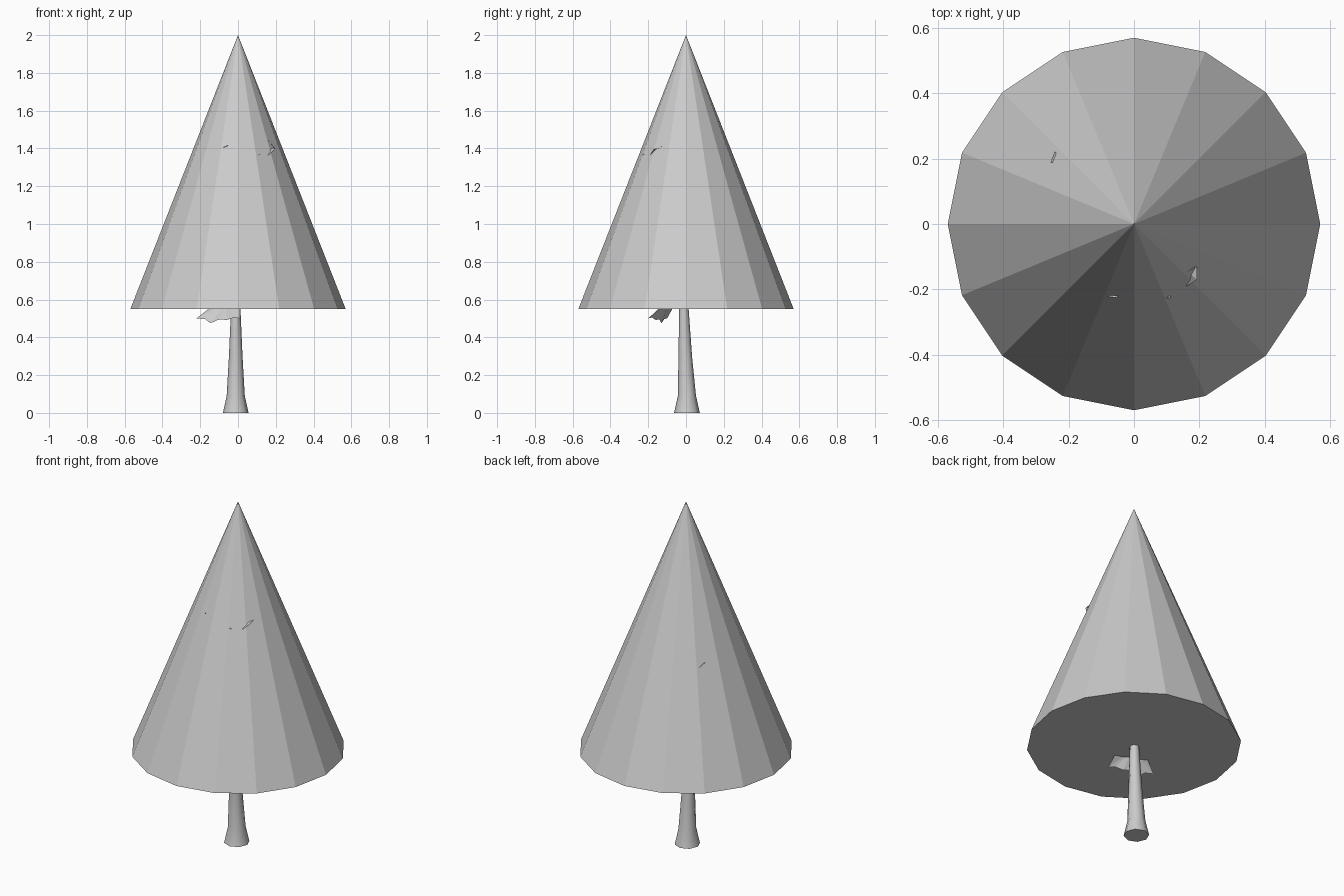
import bpy, math

if "Cube" in bpy.data.objects:
    bpy.data.objects.remove(bpy.data.objects["Cube"])


def mesh_object(name, verts, faces):
    mesh = bpy.data.meshes.new(name)
    mesh.from_pydata(verts, [], faces)
    mesh.update()
    obj = bpy.data.objects.new(name, mesh)
    bpy.context.collection.objects.link(obj)
    return obj


def card(name, points):
    """Thin foliage sheet as a triangle fan around its first point."""
    return mesh_object(name, points, [(0, i, i + 1) for i in range(1, len(points) - 1)])


# Flat-shaded foliage cone, 16 sides with a corner on +x, closed underneath
SIDES, RADIUS, BASE_Z = 16, 0.57, 0.55
ring = [(RADIUS * math.cos(2 * math.pi * i / SIDES),
         RADIUS * math.sin(2 * math.pi * i / SIDES), BASE_Z) for i in range(SIDES)]
cone_faces = [(i, (i + 1) % SIDES, SIDES) for i in range(SIDES)]
cone_faces.append(tuple(reversed(range(SIDES))))
mesh_object("foliage_cone", ring + [(0, 0, 2.0)], cone_faces)

# Smooth tapered trunk with flared foot, running up inside the cone
N = 8
profile = [(-0.012, 0.005, 0.0, 0.068), (-0.012, 0.005, 0.09, 0.048),
           (-0.012, -0.004, 0.30, 0.036), (-0.012, -0.011, 0.55, 0.025),
           (-0.005, -0.005, 1.10, 0.018), (0.0, 0.0, 1.80, 0.006)]
verts = [(cx + r * math.cos(2 * math.pi * i / N), cy + r * math.sin(2 * math.pi * i / N), z)
         for cx, cy, z, r in profile for i in range(N)]
faces = [(k * N + i, k * N + (i + 1) % N, (k + 1) * N + (i + 1) % N, (k + 1) * N + i)
         for k in range(len(profile) - 1) for i in range(N)]
faces.append(tuple(reversed(range(N))))
faces.append(tuple(range((len(profile) - 1) * N, len(profile) * N)))
trunk = mesh_object("trunk", verts, faces)
bpy.context.view_layer.objects.active = trunk
trunk.select_set(True)
bpy.ops.object.shade_smooth_by_angle(angle=math.radians(50))
trunk.select_set(False)

# Ragged leaf sheet hanging below the cone
card("hanging_leaf", [
    (-0.06, -0.09, 0.58), (-0.15, -0.07, 0.555), (-0.22, -0.10, 0.50),
    (-0.175, -0.115, 0.497), (-0.145, -0.13, 0.475), (-0.10, -0.14, 0.495),
    (-0.06, -0.16, 0.492), (-0.02, -0.18, 0.505), (0.01, -0.20, 0.50),
    (0.012, -0.14, 0.555)])

# Leaf tips that pierce the cone surface
card("leaf_tip_right", [
    (0.08, -0.08, 1.41), (0.157, -0.15, 1.445), (0.192, -0.13, 1.405),
    (0.193, -0.17, 1.395), (0.162, -0.19, 1.365)])
card("leaf_tip_front", [(0.0, -0.12, 1.39), (-0.08, -0.222, 1.405), (-0.052, -0.226, 1.417)])
card("leaf_tip_front_right", [(0.06, -0.13, 1.38), (0.10, -0.226, 1.372), (0.114, -0.226, 1.366)])
card("leaf_tip_back_left", [(-0.14, 0.12, 1.15), (-0.255, 0.19, 1.195), (-0.242, 0.222, 1.175)])
